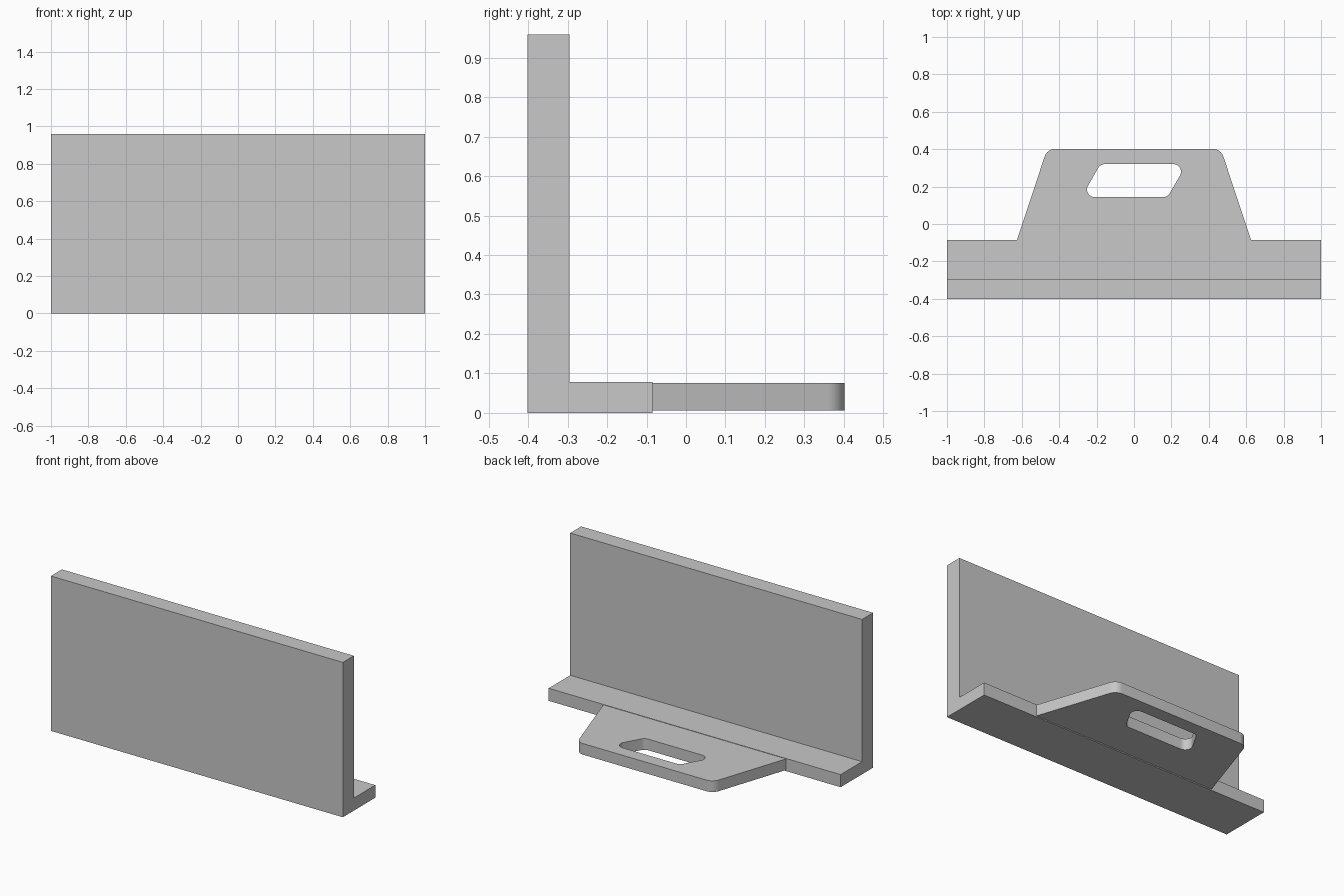
import bpy, bmesh, math
from mathutils import Vector

cube = bpy.data.objects.get("Cube")
if cube:
    bpy.data.objects.remove(cube, do_unlink=True)

grey = bpy.data.materials.new("light grey")
grey.use_nodes = True
colour = (0.58, 0.58, 0.58, 1)
grey.diffuse_color = colour
grey.node_tree.nodes["Principled BSDF"].inputs["Base Color"].default_value = colour


def rounded(corners, steps=8):
    """Outline from (x, y, radius) corners, each filleted by its radius."""
    points = []
    for i, (x, y, radius) in enumerate(corners):
        here = Vector((x, y))
        if radius == 0:
            points.append(here)
            continue
        before = (Vector(corners[i - 1][:2]) - here).normalized()
        after = (Vector(corners[(i + 1) % len(corners)][:2]) - here).normalized()
        half = before.angle(after) / 2
        centre = here + (before + after).normalized() * radius / math.sin(half)
        reach = radius / math.tan(half)
        start = (here + before * reach - centre).normalized()
        end = (here + after * reach - centre).normalized()
        points += [centre + radius * start.slerp(end, s / steps)
                   for s in range(steps + 1)]
    return points


def extruded(name, outlines, depth):
    """Solid from flat outlines (later ones are holes), centred on local z."""
    curve = bpy.data.curves.new(name, "CURVE")
    curve.dimensions = "2D"
    curve.fill_mode = "BOTH"
    curve.extrude = depth / 2
    for outline in outlines:
        spline = curve.splines.new("POLY")
        spline.points.add(len(outline) - 1)
        for point, co in zip(spline.points, outline):
            point.co = (co[0], co[1], 0, 1)
        spline.use_cyclic_u = True
    source = bpy.data.objects.new(name + " outline", curve)
    bpy.context.collection.objects.link(source)
    bpy.context.view_layer.update()
    graph = bpy.context.evaluated_depsgraph_get()
    mesh = bpy.data.meshes.new_from_object(source.evaluated_get(graph))
    bpy.data.objects.remove(source, do_unlink=True)

    # Weld the caps to the walls
    bm = bmesh.new()
    bm.from_mesh(mesh)
    bmesh.ops.remove_doubles(bm, verts=bm.verts, dist=0.0001)
    bmesh.ops.recalc_face_normals(bm, faces=bm.faces)
    bm.to_mesh(mesh)
    bm.free()
    mesh.name = name
    mesh.materials.clear()
    mesh.materials.append(grey)
    obj = bpy.data.objects.new(name, mesh)
    bpy.context.collection.objects.link(obj)
    bpy.ops.object.select_all(action="DESELECT")
    obj.select_set(True)
    bpy.context.view_layer.objects.active = obj
    bpy.ops.object.shade_smooth_by_angle(angle=math.radians(30))
    return obj


# Angle bracket: L profile in (y, z), swept along x
front, wall_back, foot_back = -0.402, -0.295, -0.085
height, foot_top = 0.959, 0.078
profile = [(front, 0), (foot_back, 0), (foot_back, foot_top),
           (wall_back, foot_top), (wall_back, height), (front, height)]
bracket = extruded("angle_bracket", [profile], 2)
bracket.rotation_euler = (math.pi / 2, 0, math.pi / 2)

# Tapered tab with a slanted, rounded slot
tab_outline = rounded([(-0.626, foot_back, 0), (0.626, foot_back, 0),
                       (0.464, 0.402, 0.06), (-0.464, 0.402, 0.06)])
slot_outline = rounded([(-0.28, 0.144, 0.04), (0.18, 0.144, 0.04),
                        (0.28, 0.32, 0.04), (-0.18, 0.32, 0.04)])
tab = extruded("slotted_tab", [tab_outline, slot_outline], 0.069)
tab.location.z = 0.041
